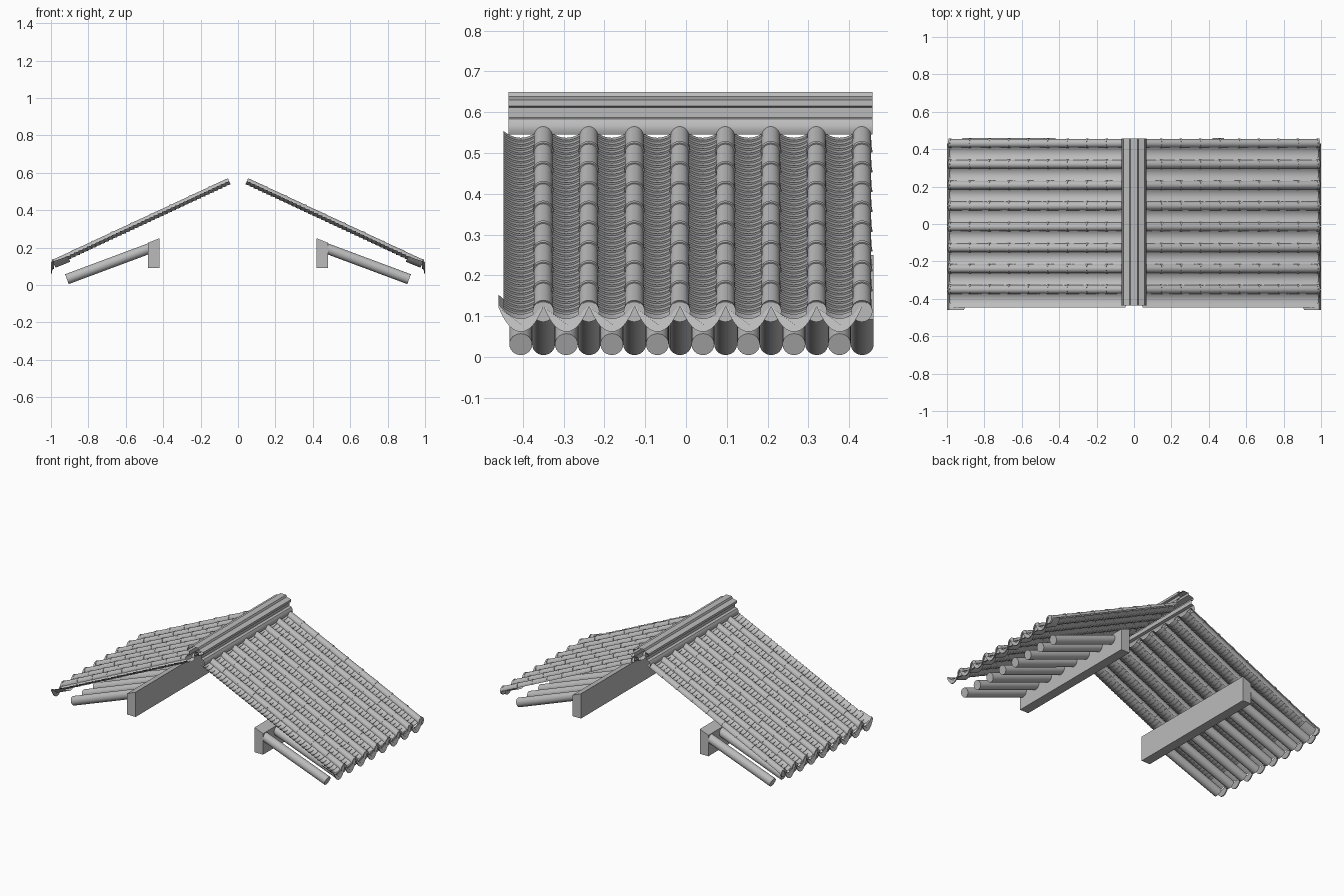
import bpy, bmesh
from math import sin, cos, pi, atan2, hypot
from mathutils import Vector, Matrix

if "Cube" in bpy.data.objects:
    bpy.data.objects.remove(bpy.data.objects["Cube"])

clay = bpy.data.materials.new("grey clay")
clay.use_nodes = True
GREY = (0.5, 0.5, 0.5, 1)
clay.diffuse_color = GREY
clay.node_tree.nodes["Principled BSDF"].inputs["Base Color"].default_value = GREY

PITCH = 0.1116                      # spacing of tile rows
COUNT = 8
TUBE_Y = [-0.35 + PITCH * i for i in range(COUNT)]
PAN_Y = [-0.405 + PITCH * i for i in range(COUNT)]
TOP, EAVE = Vector((0.045, 0, 0.55)), Vector((0.985, 0, 0.112))
LENGTH = (EAVE - TOP).length
DOWN = (EAVE - TOP).normalized()
UP = Vector((-DOWN.z, 0, DOWN.x))


def on_roof(s, y, n):
    """Point s down the slope, at y, raised n off it."""
    return TOP + DOWN * s + UP * n + Vector((0, y, 0))


def sheet(bm, rows):
    """Skin quads across rows of points."""
    grid = [[bm.verts.new(p) for p in row] for row in rows]
    for a, b in zip(grid, grid[1:]):
        for i in range(len(a) - 1):
            bm.faces.new((a[i], b[i], b[i + 1], a[i + 1]))


def solid_plate(bm, outline, depth):
    """Flat outline pushed back along x."""
    front = [bm.verts.new(p) for p in outline]
    back = [bm.verts.new(p - Vector((depth, 0, 0))) for p in outline]
    bm.faces.new(front)
    bm.faces.new(back[::-1])
    for i in range(len(front)):
        j = (i + 1) % len(front)
        bm.faces.new((front[i], back[i], back[j], front[j]))


def finish(name, bm, mirror=False, closed=False):
    if closed:
        bmesh.ops.recalc_face_normals(bm, faces=bm.faces)
    mesh = bpy.data.meshes.new(name)
    bm.to_mesh(mesh)
    bm.free()
    mesh.materials.append(clay)
    obj = bpy.data.objects.new(name, mesh)
    bpy.context.collection.objects.link(obj)
    bpy.ops.object.select_all(action="DESELECT")
    obj.select_set(True)
    bpy.context.view_layer.objects.active = obj
    bpy.ops.object.shade_smooth_by_angle(angle=0.6)
    if mirror:
        obj.modifiers.new("other_slope", "MIRROR").use_axis[0] = True
    return obj


def trough(s, y, lift, half, sag, steps=10):
    """Concave cross-section of a pan tile."""
    ts = [2 * i / steps - 1 for i in range(steps + 1)]
    return [on_roof(s, y + half * t, lift + sag * t * t) for t in ts]


# Pan tiles: overlapping shallow troughs
bm = bmesh.new()
PANS = 42
for y in PAN_Y:
    rows = []
    for i in range(PANS):
        rows.append(trough(LENGTH * i / PANS, y, -0.014, 0.042, 0.018))
        rows.append(trough(LENGTH * (i + 1) / PANS, y, -0.009, 0.042, 0.018))
    sheet(bm, rows)
finish("pan_tiles", bm, mirror=True)

# Cover tiles: overlapping half-round tubes over the joints
bm = bmesh.new()
TUBES = 9
for y in TUBE_Y:
    rows = []
    for i in range(TUBES):
        for s, r in ((i, 0.0225), (i + 0.9, 0.0235), (i + 0.9, 0.0255), (i + 1, 0.0255)):
            rows.append([on_roof(LENGTH * s / TUBES, y + r * cos(a), r * sin(a))
                         for a in (pi * k / 12 for k in range(13))])
    sheet(bm, rows)
finish("cover_tiles", bm, mirror=True)

# Round end caps on the cover tiles
bm = bmesh.new()
for y in TUBE_Y:
    ring = [EAVE + Vector((0.008, y + 0.026 * cos(a), 0.026 * sin(a)))
            for a in (2 * pi * k / 24 for k in range(24))]
    solid_plate(bm, ring, 0.01)
finish("cover_end_caps", bm, mirror=True, closed=True)

# Drip tiles: wide trough plus a hanging crescent plate
bm = bmesh.new()
for y in PAN_Y:
    s_in = LENGTH - 0.085
    sheet(bm, [trough(s_in, y, -0.026, 0.055, 0.032), trough(LENGTH, y, -0.022, 0.055, 0.036)])
    ts = [i / 6 - 1 for i in range(13)]
    upper = [Vector((0.99, y + 0.055 * t, 0.094 + 0.036 * t * t)) for t in ts]
    lower = [Vector((1.0, y + 0.055 * t, 0.062 + 0.06 * abs(t) ** 2.2)) for t in ts]
    solid_plate(bm, upper + lower[::-1], 0.006)
finish("drip_tiles", bm, mirror=True, closed=True)

# Ridge: open moulding swept along y
half = [(0.062, 0.545), (0.067, 0.556), (0.066, 0.57), (0.058, 0.583), (0.042, 0.587),
        (0.042, 0.612), (0.056, 0.615), (0.056, 0.63), (0.025, 0.638), (0.02, 0.65)]
profile = half + [(-x, z) for x, z in reversed(half)]
bm = bmesh.new()
sheet(bm, [[Vector((x, y, z)) for x, z in profile] for y in (0.457, -0.435)])
finish("ridge", bm)

# Rafters and eave beams: the second side is turned half round, so its rafters interleave
TURN = Matrix.Translation((0, 0.027, 0)) @ Matrix.Rotation(pi, 4, "Z")
low, high = Vector((0.915, 0, 0.031)), Vector((0.45, 0, 0.204))
run = low - high
for side in ("left", "right"):
    place = Matrix.Identity(4) if side == "left" else TURN
    bm = bmesh.new()
    for y in PAN_Y:
        mid = (low + high) / 2 + Vector((0, y, 0))
        spin = Matrix.Rotation(atan2(run.x, run.z), 4, "Y")
        bmesh.ops.create_cone(bm, cap_ends=True, segments=24, radius1=0.028, radius2=0.028,
                              depth=run.length, matrix=place @ Matrix.Translation(mid) @ spin)
    finish(side + "_rafters", bm)

    bm = bmesh.new()
    outline = [(0.42, 0.092), (0.48, 0.092), (0.48, 0.226), (0.42, 0.25)]
    ends = [[bm.verts.new(place @ Vector((x, y, z))) for x, z in outline]
            for y in (-0.433, 0.46)]
    bm.faces.new(ends[0])
    bm.faces.new(ends[1][::-1])
    for i in range(4):
        j = (i + 1) % 4
        bm.faces.new((ends[0][i], ends[1][i], ends[1][j], ends[0][j]))
    finish(side + "_beam", bm, closed=True)
